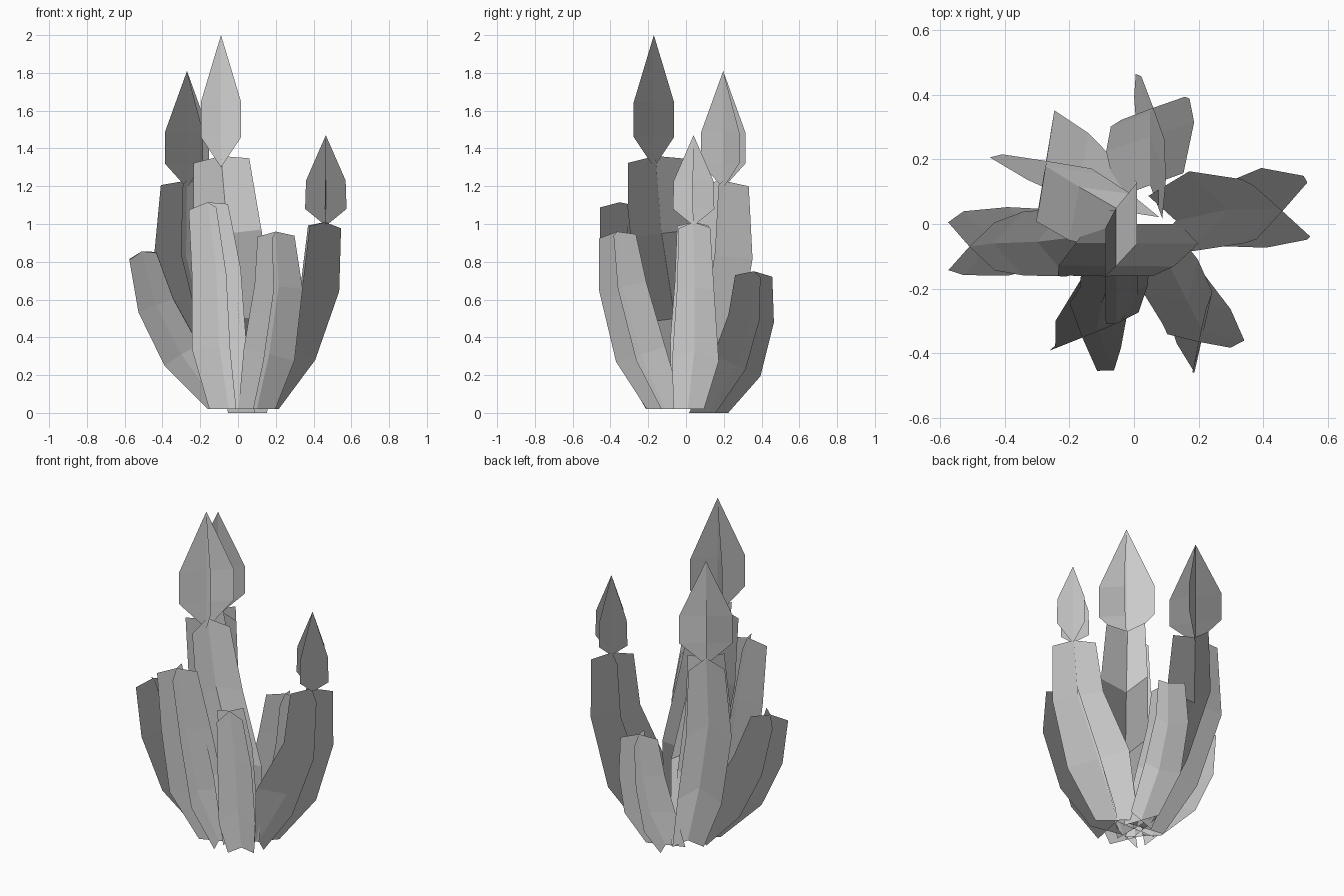
import bpy, bmesh, math
from mathutils import Vector, Matrix

if "Cube" in bpy.data.objects:
    bpy.data.objects.remove(bpy.data.objects["Cube"])


def make_object(name, bm):
    me = bpy.data.meshes.new(name)
    bm.to_mesh(me)
    bm.free()
    # foliage-style shading: every card is lit as if it faced away from the plant's middle
    normals = [None] * len(me.loops)
    for poly in me.polygons:
        poly.use_smooth = True
        c = poly.center
        n = Vector((c.x, c.y, 0.02)).normalized()
        for li in poly.loop_indices:
            normals[li] = n
    me.normals_split_custom_set(normals)
    bpy.context.collection.objects.link(bpy.data.objects.new(name, me))


def face_out(bm):
    """Wind each card face so its front looks away from the middle."""
    bm.normal_update()
    for f in bm.faces:
        c = f.calc_center_median()
        if f.normal.dot(Vector((c.x, c.y, 0))) < 0:
            f.normal_flip()


def cactus_arm(name, path, radii, angle):
    """Four thin ribs swept along a bent path (crossed cards)."""
    bm = bmesh.new()
    pts = [Vector(p) for p in path]
    up = Vector((0, 0, 1))
    last = len(pts) - 1
    rings = []
    for i, p in enumerate(pts):
        # flat foot, tilted rings above
        t = up if i == 0 else (pts[min(i + 1, last)] - pts[i - 1]).normalized()
        tilt = up.rotation_difference(t).to_matrix() @ Matrix.Rotation(math.radians(angle), 3, 'Z')
        drop = 0.025 if i == last else 0      # ribs slope down from the crown
        ring = [bm.verts.new(p)]
        for k in range(4):
            a = k * math.pi / 2
            off = tilt @ Vector((math.cos(a) * radii[i], math.sin(a) * radii[i], -drop))
            ring.append(bm.verts.new(p + off))
        rings.append(ring)
    for lo, hi in zip(rings, rings[1:]):
        for k in range(1, 5):
            bm.faces.new((lo[0], lo[k], hi[k], hi[0]))
    face_out(bm)
    make_object(name, bm)


def flower_bud(name, x, y, angle, profile):
    """Two crossed pointed cards; profile is (radius, z) from base to tip."""
    bm = bmesh.new()
    axis = [bm.verts.new((x, y, z)) for r, z in profile]
    for k in range(4):
        a = math.radians(angle) + k * math.pi / 2
        edge = [bm.verts.new((x + r * math.cos(a), y + r * math.sin(a), z))
                for r, z in profile[1:-1]]
        bm.faces.new((axis[0], edge[0], axis[1]))
        bm.faces.new((axis[1], edge[0], edge[1], axis[2]))
        bm.faces.new((axis[2], edge[1], axis[3]))
    face_out(bm)
    make_object(name, bm)


# Ribbed arms: centre path, rib reach at each ring, rib direction
arms = [
    ("tall_front_arm", [(0.0, 0.0, 0.02), (0.01, -0.06, 0.5), (-0.055, -0.13, 0.95), (-0.09, -0.162, 1.36)],
     [0.14, 0.19, 0.18, 0.148], 0),
    ("tall_back_arm", [(-0.04, 0.04, 0.02), (-0.17, 0.115, 0.4), (-0.275, 0.18, 0.83), (-0.27, 0.195, 1.23)],
     [0.12, 0.17, 0.175, 0.14], -9),
    ("right_arm", [(0.13, 0.01, 0.02), (0.29, 0.045, 0.33), (0.435, 0.045, 0.67), (0.46, 0.04, 1.01)],
     [0.115, 0.175, 0.14, 0.118], 48),
    ("front_arm", [(-0.05, -0.11, 0.02), (-0.10, -0.245, 0.36), (-0.115, -0.325, 0.75), (-0.16, -0.352, 1.115)],
     [0.11, 0.155, 0.14, 0.113], 22),
    ("front_right_arm", [(0.10, -0.11, 0.02), (0.165, -0.24, 0.31), (0.215, -0.335, 0.67), (0.2, -0.365, 0.96)],
     [0.1, 0.14, 0.13, 0.1], -12),
    ("left_arm", [(-0.09, -0.03, 0.02), (-0.30, -0.055, 0.31), (-0.435, -0.06, 0.57), (-0.51, -0.07, 0.855)],
     [0.1, 0.15, 0.14, 0.105], 45),
    ("back_arm", [(0.05, 0.12, 0.0), (0.05, 0.27, 0.25), (0.05, 0.345, 0.5), (0.06, 0.36, 0.75)],
     [0.11, 0.145, 0.13, 0.105], 20),
]
for arm in arms:
    cactus_arm(*arm)

# Pointed buds on the three flowering arms
flower_bud("front_bud", -0.09, -0.17, 45, [(0, 1.30), (0.151, 1.46), (0.151, 1.645), (0, 2.0)])
flower_bud("back_bud", -0.27, 0.197, 36, [(0, 1.19), (0.145, 1.32), (0.145, 1.485), (0, 1.81)])
flower_bud("right_bud", 0.465, 0.04, -3, [(0, 0.99), (0.11, 1.08), (0.105, 1.23), (0, 1.47)])
